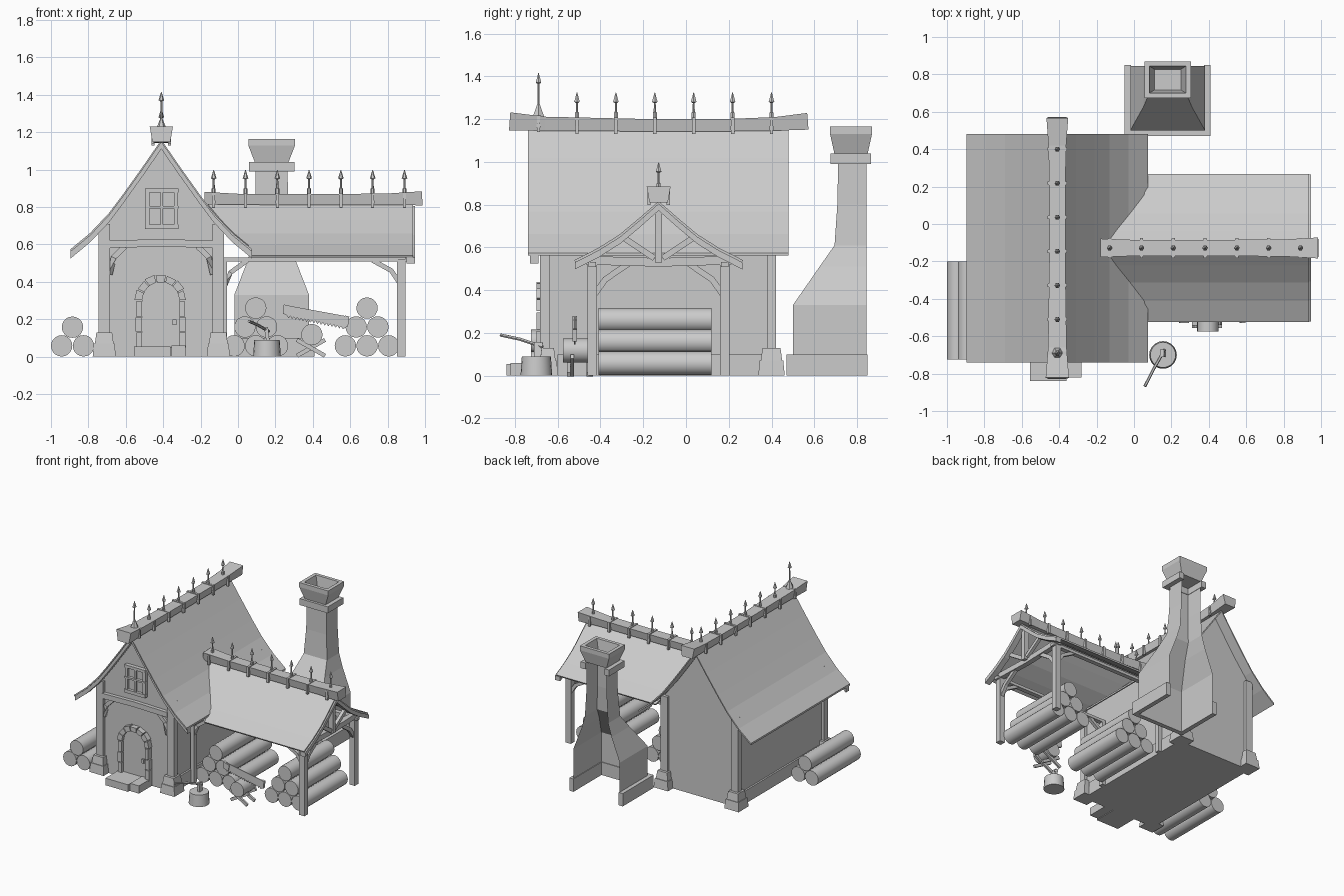
import bpy, bmesh, math, random
from mathutils import Vector

if "Cube" in bpy.data.objects:
    bpy.data.objects.remove(bpy.data.objects["Cube"])
random.seed(3)

def loft(name, rings, caps=True, smooth=False, closed=True):
    bm = bmesh.new()
    vs = [[bm.verts.new(p) for p in r] for r in rings]
    n = len(rings[0])
    for a, b in zip(vs, vs[1:]):
        for i in range(n if closed else n - 1):
            j = (i + 1) % n
            bm.faces.new((a[i], a[j], b[j], b[i]))
    if caps and closed:
        bm.faces.new(vs[0][::-1])
        bm.faces.new(vs[-1])
    bmesh.ops.recalc_face_normals(bm, faces=bm.faces)
    me = bpy.data.meshes.new(name)
    bm.to_mesh(me)
    bm.free()
    ob = bpy.data.objects.new(name, me)
    bpy.context.collection.objects.link(ob)
    if smooth:
        bpy.ops.object.select_all(action='DESELECT')
        ob.select_set(True)
        bpy.context.view_layer.objects.active = ob
        bpy.ops.object.shade_smooth_by_angle(angle=math.radians(35))
    return ob

def rect(w, h):
    return [(-w/2, -h/2), (w/2, -h/2), (w/2, h/2), (-w/2, h/2)]

def ngon(n, r=1):
    return [(r*math.cos(2*math.pi*i/n), r*math.sin(2*math.pi*i/n)) for i in range(n)]

def sweep(name, pts, sec, scales=None, smooth=False):
    P = [Vector(p) for p in pts]
    rings = []
    for i, p in enumerate(P):
        t = (P[min(i+1, len(P)-1)] - P[max(i-1, 0)]).normalized()
        up = Vector((0, 1, 0)) if abs(t.z) > .9 else Vector((0, 0, 1))
        s = t.cross(up).normalized()
        v = s.cross(t)
        k = scales[i] if scales else 1
        rings.append([p + s*u*k + v*w*k for u, w in sec])
    return loft(name, rings, smooth=smooth)

def prism(name, pts, axis, a, b):
    f = (lambda u, v, d: (d, u, v)) if axis == 'x' else (lambda u, v, d: (u, d, v))
    return loft(name, [[f(u, v, d) for u, v in pts] for d in (a, b)])

def box(name, x0, x1, y0, y1, z0, z1):
    return prism(name, [(x0, z0), (x1, z0), (x1, z1), (x0, z1)], 'y', y0, y1)

def band(half, c, d0, d1):
    line = [(-o, z) for o, z in half[:0:-1]] + list(half)
    return [(c+o, z+d0) for o, z in line] + [(c+o, z+d1) for o, z in line[::-1]]

def log(name, x, z, y0, y1, r=.057):
    sweep(name, [(x, y0, z), (x, y1, z)], ngon(20, r), smooth=True)

CX, CY = -.41, -.128
MAIN = [(0, 1.16), (.1, 1.015), (.2, .875), (.28, .768), (.38, .662), (.485, .575)]
SIDE = [(0, .81), (.09, .73), (.18, .655), (.28, .592), (.392, .535)]

# House body and main roof
prism('house_walls', [(CX+.31, 0), (CX+.31, .715)] + [(CX+o, z-.02) for o, z in MAIN[2::-1]]
      + [(CX-o, z-.02) for o, z in MAIN[1:3]] + [(CX-.31, .715), (CX-.31, 0)], 'y', -.66, .40)
prism('main_roof', band(MAIN, CX, 0, -.014), 'y', -.74, .48)
prism('front_bargeboard', band(MAIN, CX, -.012, -.05), 'y', -.73, -.69)

# Timber frame and stone footings
for x in (-.715, -.105):
    for y in (-.66, .40):
        box('corner_post', x-.03, x+.03, y-.022, y+.022, .12, .71)
        for z0, z1, w0, w1 in ((0, .07, .062, .055), (.07, .13, .05, .042)):
            sweep('footing_stone', [(x, y, z0), (x, y, z1)], rect(2, 2), (w0, w1))
    s = 1 if x < -.4 else -1
    sweep('front_brace', [(x+s*.03, -.665, .44), (x+s*.05, -.665, .53), (x+s*.11, -.665, .59)], rect(.028, .03))
    box('side_sill', x-.018, x+.018, -.6, .36, 0, .1)
sweep('front_beam', [(-.69, -.668, .602), (-.41, -.668, .608), (-.13, -.668, .602)], rect(.04, .04))

# Door with stone arch and steps
DX, DZ = -.413, .30
arc = [(DX + .1*math.cos(a), DZ + .105*math.sin(a)) for a in [math.pi*i/10 for i in range(11)]]
prism('door', [(DX+.1, .05)] + arc + [(DX-.1, .05)], 'y', -.675, -.65)
for s in (-1, 1):
    for z0, z1 in ((.05, .13), (.135, .21), (.215, .295)):
        w = random.uniform(-.005, .006)
        a, b = sorted((DX+s*.1, DX+s*(.133+w)))
        box('jamb_stone', a, b, -.70, -.65, z0, z1)
for i in range(7):
    a0, a1 = math.pi*i/7+.025, math.pi*(i+1)/7-.025
    R = .137 + random.uniform(-.003, .005)
    prism('arch_stone', [(DX+r*math.cos(a), DZ+r*math.sin(a)) for r, a in
          ((.1, a0), (R, a0), (R, a1), (.1, a1))], 'y', -.70, -.65)
box('door_handle', -.35, -.33, -.69, -.67, .17, .2)
box('step_large', -.555, -.36, -.84, -.66, 0, .055)
box('step_small', -.355, -.28, -.82, -.66, 0, .06)

# Gable window
box('window_pane', -.48, -.335, -.668, -.655, .70, .885)
for x, w in ((-.485, .022), (-.408, .014), (-.331, .022)):
    box('window_upright', x-w/2, x+w/2, -.685, -.655, .69, .895)
for z, w in ((.695, .026), (.80, .014), (.888, .022)):
    box('window_crossbar', -.497, -.319, -.69, -.655, z-w/2, z+w/2)

# Side roof, trimmed where it meets the main roof
def main_offset(z):
    for (o0, z0), (o1, z1) in zip(MAIN, MAIN[1:]):
        if z >= z1:
            return o0 + (o1-o0)*(z0-z)/(z0-z1)
    return MAIN[-1][0]
side_line = [(CY-o, z) for o, z in SIDE[:0:-1]] + [(CY+o, z) for o, z in SIDE]
roof = loft('side_roof', [[(CX+main_offset(z), y, z) for y, z in side_line],
                          [(.935, y, z) for y, z in side_line]], closed=False)
sol = roof.modifiers.new('thickness', 'SOLIDIFY')
sol.thickness, sol.offset = .012, 0

# Side shelter frame
prism('gable_rafters', band(SIDE, CY, -.005, -.038), 'x', .90, .945)
box('king_post', .88, .92, CY-.016, CY+.016, .53, .79)
sweep('tie_beam', [(.875, CY-.34, .54), (.875, CY, .53), (.875, CY+.34, .54)], rect(.04, .04))
for s in (-1, 1):
    y = CY + s*.31
    sweep('shelter_post', [(.872, y, 0), (.872, y, .53)], rect(.045, .045))
    sweep('wall_post', [(-.075, y, 0), (-.075, y, .53)], rect(.03, .035))
    sweep('shelter_plate', [(-.09, y, .52), (.91, y, .52)], rect(.035, .022))
    sweep('gable_strut', [(.9, CY+s*.02, .55), (.9, CY+s*.17, .65)], rect(.025, .028))
    sweep('gable_brace', [(.872, CY+s*.30, .38), (.872, CY+s*.25, .45), (.872, CY+s*.14, .525)], rect(.025, .028))
    sweep('post_brace', [(.86, y, .40), (.82, y, .46), (.72, y, .515)], rect(.025, .025))
    sweep('wall_brace', [(-.07, y, .38), (-.04, y, .45), (.05, y, .515)], rect(.025, .025))

# Ridge beams with straps and spikes
trap = [(-.033, -.029), (.033, -.029), (.043, .029), (-.043, .029)]
sweep('main_ridge_beam', [(CX, -.825, 1.19), (CX, -.66, 1.178), (CX, -.2, 1.172), (CX, .2, 1.172),
      (CX, .42, 1.178), (CX, .57, 1.19)], trap, (1.45, 1.15, 1, 1, 1.1, 1.35))
sweep('side_ridge_beam', [(-.18, CY, .848), (0, CY, .842), (.4, CY, .84), (.8, CY, .842), (.985, CY, .847)],
      trap, (1.15, 1, 1, 1.05, 1.3))

def spike(x, y, z, h, along_x):
    hx, hy = (.009, .05) if along_x else (.05, .009)
    box('ridge_strap', x-hx, x+hx, y-hy, y+hy, z-.05, z-.032)
    for s in (-1, 1):
        sx, sy = (0, s*.045) if along_x else (s*.045, 0)
        box('strap_side', x+sx-.008, x+sx+.008, y+sy-.008, y+sy+.008, z-.07, z+.006)
    box('strap_top', x-hx, x+hx, y-hy, y+hy, z-.003, z+.007)
    prof = [(.011, 0), (.011, .03), (.006, .035), (.005, h-.05), (.015, h-.044), (.0015, h)]
    sweep('ridge_spike', [(x, y, z+d) for r, d in prof], ngon(6), [r for r, d in prof])
for i in range(6):
    spike(CX, -.51+.182*i, 1.2, .125, False)
for i in range(7):
    spike(-.13+.17*i, CY, .868, .13, True)
spike(CX, -.69, 1.21, .205, False)
sweep('tall_spike_foot', [(CX, -.69, 1.2), (CX, -.69, 1.225), (CX, -.69, 1.27)], ngon(6), (.035, .025, .007))

# Chimney: open at the back, with U-shaped trims and a hollow pot
KX = .18
levels = [(0, .2, .5), (.33, .2, .5), (.51, .13, .625), (.61, .1, .695), (.8, .088, .708), (1.0, .085, .712)]
loft('chimney_stack', [[(KX-h, .845, z), (KX-h, y, z), (KX+h, y, z), (KX+h, .845, z)] for z, h, y in levels],
     closed=False)
def u_trim(name, hx, y0, y1, t, z0, z1):
    box(name+'_front', KX-hx, KX+hx, y0, y0+t, z0, z1)
    for a in (KX-hx, KX+hx-t):
        box(name+'_side', a, a+t, y0+t, y1, z0, z1)
u_trim('chimney_base', .23, .47, .85, .035, 0, .1)
u_trim('chimney_collar', .122, .675, .865, .04, .99, 1.04)
loft('chimney_pot', [[(KX+a*hx, .772+b*hy, z) for a, b in ((-1, -1), (1, -1), (1, 1), (-1, 1))]
     for z, hx, hy in ((1.04, .09, .078), (1.13, .125, .098), (1.165, .125, .098), (1.165, .098, .072), (1.05, .07, .055))])

# Log piles
for x, z in ((-.943, .058), (-.826, .058), (-.885, .158)):
    log('side_log', x, z, -.725, -.2)
for cx in (.095, .69):
    for row in range(3):
        for i in range(3-row):
            log('stacked_log', cx+(i-(2-row)/2)*.116, .058+.101*row, -.41, .12)

# Sawhorse with log and saw
log('sawn_log', .395, .118, -.575, -.42)
for y in (-.54, -.45):
    for s in (-1, 1):
        sweep('sawhorse_leg', [(.39-s*.075, y+s*.008, .005), (.39+s*.075, y+s*.008, .09)], rect(.016, .022))
teeth = []
for i in range(16):
    f = i/16
    teeth += [(.26+.31*f, .222-.062*f), (.27+.31*f, .205-.062*f)]
prism('saw_blade', teeth + [(.58, .16), (.588, .215), (.26, .275)], 'y', -.523, -.517)
prism('saw_handle', [(.24, .23), (.285, .215), (.295, .26), (.245, .28)], 'y', -.53, -.51)
prism('saw_grip', [(.565, .165), (.588, .16), (.595, .215), (.572, .22)], 'y', -.53, -.51)

# Chopping stump and axe
sweep('stump', [(.155, -.70, 0), (.155, -.70, .09)], ngon(20), (.074, .068), smooth=True)
sweep('axe_handle', [(.058, -.868, .19), (.105, -.775, .17), (.165, -.67, .135)], ngon(6, .008))
sweep('axe_head', [(.15, -.69, .155), (.16, -.695, .085)], rect(.022, .04), (1, .8))
